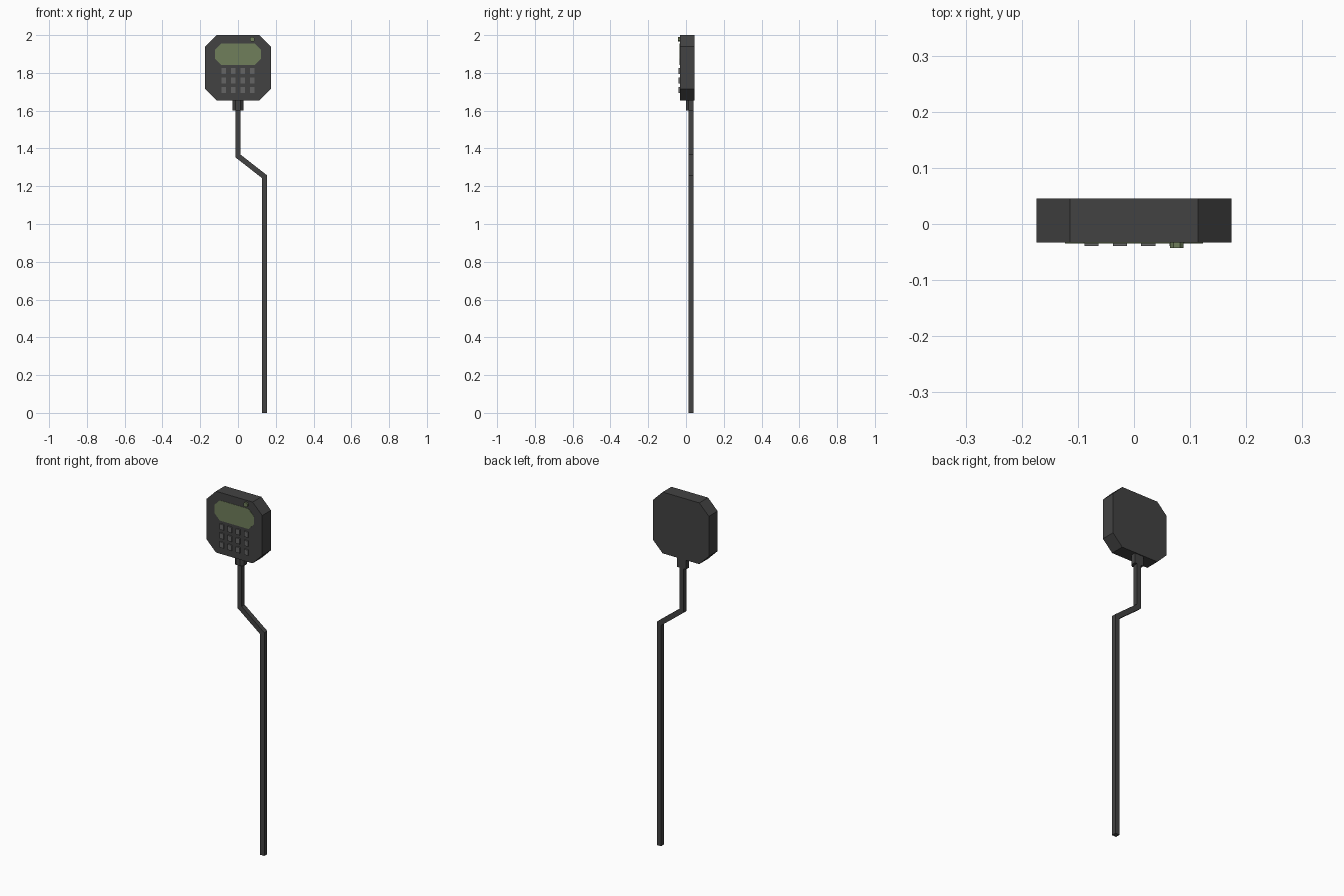
import bpy, bmesh
from mathutils import Vector

if "Cube" in bpy.data.objects:
    bpy.data.objects.remove(bpy.data.objects["Cube"])


def material(name, rgb):
    m = bpy.data.materials.new(name)
    m.diffuse_color = (*rgb, 1)
    m.use_nodes = True
    m.node_tree.nodes["Principled BSDF"].inputs["Base Color"].default_value = m.diffuse_color
    return m


DARK = material("dark grey", (0.055, 0.055, 0.055))
GREY = material("button grey", (0.13, 0.13, 0.13))
GREEN = material("display green", (0.16, 0.21, 0.105))


def prism(name, outline, lo, hi, mat, axis="Y"):
    """Extrude a 2D outline: (x, z) along Y, or (x, y) along Z."""
    bm = bmesh.new()
    place = (lambda p: (p[0], lo, p[1])) if axis == "Y" else (lambda p: (p[0], p[1], lo))
    face = bm.faces.new([bm.verts.new(place(p)) for p in outline])
    new = bmesh.ops.extrude_face_region(bm, geom=[face])["geom"]
    step = Vector((0, hi - lo, 0)) if axis == "Y" else Vector((0, 0, hi - lo))
    bmesh.ops.translate(bm, vec=step, verts=[g for g in new if isinstance(g, bmesh.types.BMVert)])
    bmesh.ops.recalc_face_normals(bm, faces=bm.faces)
    me = bpy.data.meshes.new(name)
    bm.to_mesh(me)
    bm.free()
    me.materials.append(mat)
    ob = bpy.data.objects.new(name, me)
    bpy.context.collection.objects.link(ob)
    return ob


def chamfered(cx, cz, w, h, c):
    """Rectangle with cut corners, given by half sizes."""
    pts = [(w, h - c), (w - c, h), (c - w, h), (-w, h - c),
           (-w, c - h), (c - w, -h), (w - c, -h), (w, c - h)]
    return [(cx + x, cz + z) for x, z in pts]


def rect(cx, cz, w, h):
    return [(cx + w, cz + h), (cx - w, cz + h), (cx - w, cz - h), (cx + w, cz - h)]


# Keypad housing and display
prism("housing", chamfered(0, 1.8275, 0.174, 0.1725, 0.06), -0.033, 0.045, DARK)
prism("display", chamfered(0, 1.899, 0.123, 0.057, 0.034), -0.0345, -0.03, GREEN)

# Indicator light
prism("indicator_light", chamfered(0.076, 1.978, 0.012, 0.012, 0.006), -0.043, -0.03, GREEN)

# Four columns and three rows of buttons
for row in range(3):
    for col in range(4):
        prism(f"button_{row}_{col}", rect(-0.076 + 0.0507 * col, 1.81 - 0.0505 * row, 0.0125, 0.0155),
              -0.0395, -0.03, GREY)

# Collar under the housing
prism("collar", [(-0.028, 0.04), (0.028, 0.04), (0.028, 0.013), (0.014, 0), (-0.014, 0), (-0.028, 0.013)],
      1.60, 1.66, DARK, "Z")

# Cranked square post, mitred at both bends
r, m = 0.0132, 0.0075
path = [(0, 1.65), (0, 1.36), (0.141, 1.25), (0.141, 0)]
shift = [0, m, m, 0]
right = [(x + r, z + s) for (x, z), s in zip(path, shift)]
left = [(x - r, z - s) for (x, z), s in zip(path, shift)]
prism("post", right + left[::-1], 0.0135, 0.04, DARK)
